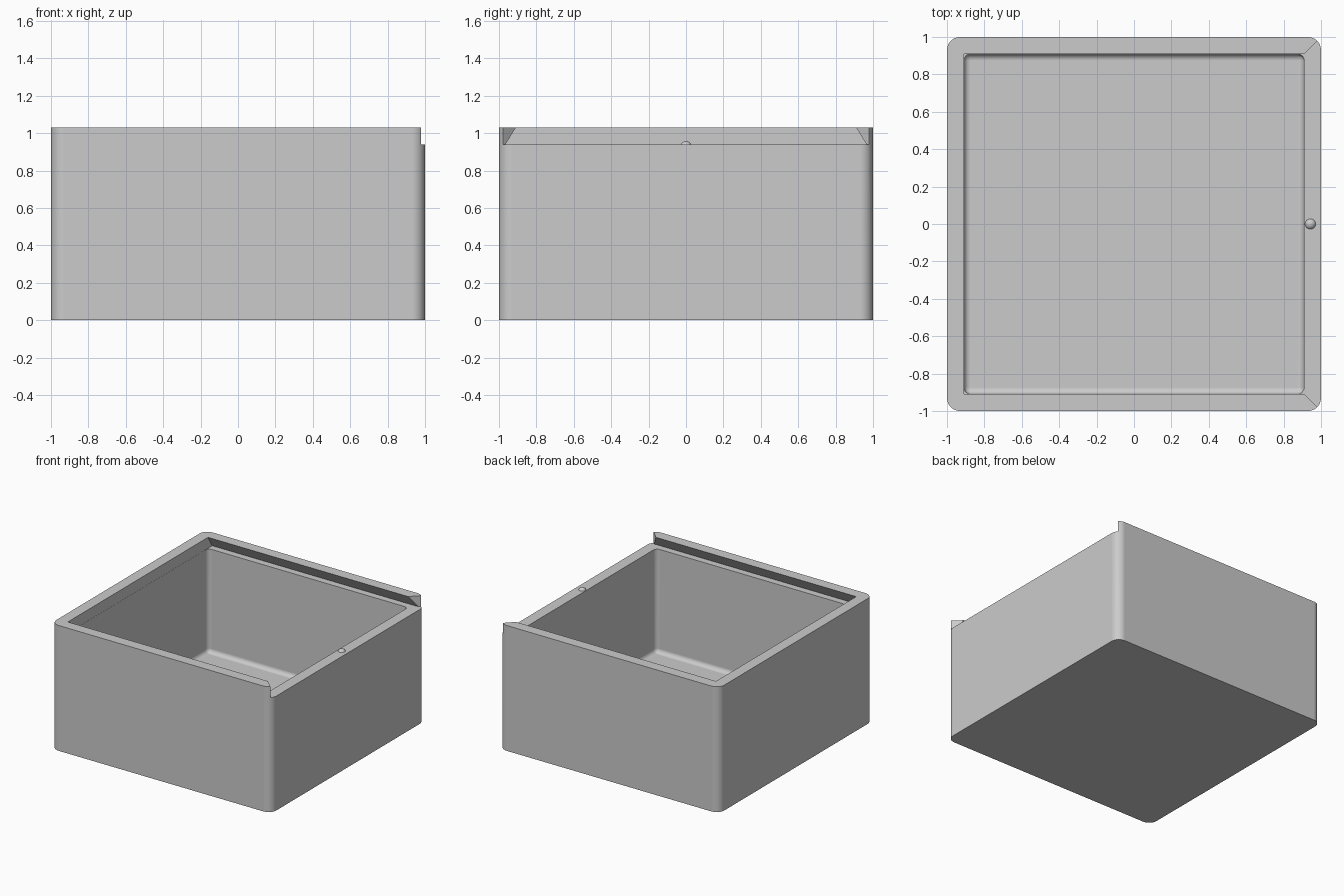
import bpy
import bmesh
from math import radians

WALL_TOP, LEDGE, FLOOR = 1.03, 0.94, 0.09
INNER, GROOVE = 0.91, 0.965

cube = bpy.data.objects.get("Cube")
if cube:
    bpy.data.objects.remove(cube, do_unlink=True)

grey = bpy.data.materials.new("plain_grey")
grey.use_nodes = True
grey.diffuse_color = (0.6, 0.6, 0.6, 1)
grey.node_tree.nodes["Principled BSDF"].inputs["Base Color"].default_value = (0.6, 0.6, 0.6, 1)


def add_object(name, bm):
    bmesh.ops.recalc_face_normals(bm, faces=bm.faces[:])
    mesh = bpy.data.meshes.new(name)
    bm.to_mesh(mesh)
    bm.free()
    mesh.materials.append(grey)
    obj = bpy.data.objects.new(name, mesh)
    bpy.context.collection.objects.link(obj)
    return obj


def loft(bottom, top, z0, z1):
    """Closed solid between two outlines with the same number of points."""
    bm = bmesh.new()
    low = [bm.verts.new((x, y, z0)) for x, y in bottom]
    high = [bm.verts.new((x, y, z1)) for x, y in top]
    bm.faces.new(low[::-1])
    bm.faces.new(high)
    for i in range(len(low)):
        j = (i + 1) % len(low)
        bm.faces.new((low[i], low[j], high[j], high[i]))
    return bm


def rounded_block(name, half, z0, z1, radius, round_bottom):
    outline = [(-half, -half), (half, -half), (half, half), (-half, half)]
    bm = loft(outline, outline, z0, z1)
    edges = []
    for e in bm.edges:
        a, b = (v.co.z for v in e.verts)
        if abs(a - b) > 0.1 or (round_bottom and max(a, b) < z0 + 0.01):
            edges.append(e)
    bmesh.ops.bevel(bm, geom=edges, offset=radius, segments=6, profile=0.5, affect='EDGES')
    return add_object(name, bm)


def groove_outline(half):
    # Closed at the -x end, flaring along mitres at the open +x end
    side = [(-INNER, -half), (half, -half), (1.1, -1.1)]
    return side + [(x, -y) for x, y in reversed(side)]


def select_only(obj):
    bpy.ops.object.select_all(action='DESELECT')
    obj.select_set(True)
    bpy.context.view_layer.objects.active = obj


def cut(obj, cutter):
    select_only(obj)
    mod = obj.modifiers.new("cut", 'BOOLEAN')
    mod.operation = 'DIFFERENCE'
    mod.solver = 'EXACT'
    mod.object = cutter
    bpy.ops.object.modifier_apply(modifier=mod.name)
    bpy.data.objects.remove(cutter, do_unlink=True)


# Box body with rounded upright corners
body = rounded_block("box_body", 1.0, 0, WALL_TOP, 0.07, False)

# Dovetail groove for a sliding lid, open at the +x side
above = WALL_TOP + 0.01
slope = (GROOVE - INNER) / (WALL_TOP - LEDGE)
top_half = GROOVE - slope * (above - LEDGE)
cut(body, add_object("groove_cutter",
                     loft(groove_outline(GROOVE), groove_outline(top_half), LEDGE, above)))

# Inner cavity with filleted corners and floor
cut(body, rounded_block("cavity_cutter", INNER - 0.001, FLOOR, 0.98, 0.035, True))

# Lid catch: a small dome on the low wall
bm = bmesh.new()
bmesh.ops.create_uvsphere(bm, u_segments=24, v_segments=16, radius=0.031)
catch = add_object("lid_catch", bm)
catch.location = (0.943, 0, LEDGE - 0.013)

for obj in (body, catch):
    select_only(obj)
    bpy.ops.object.shade_smooth_by_angle(angle=radians(30))
weighted = body.modifiers.new("even_shading", 'WEIGHTED_NORMAL')
weighted.keep_sharp = True
